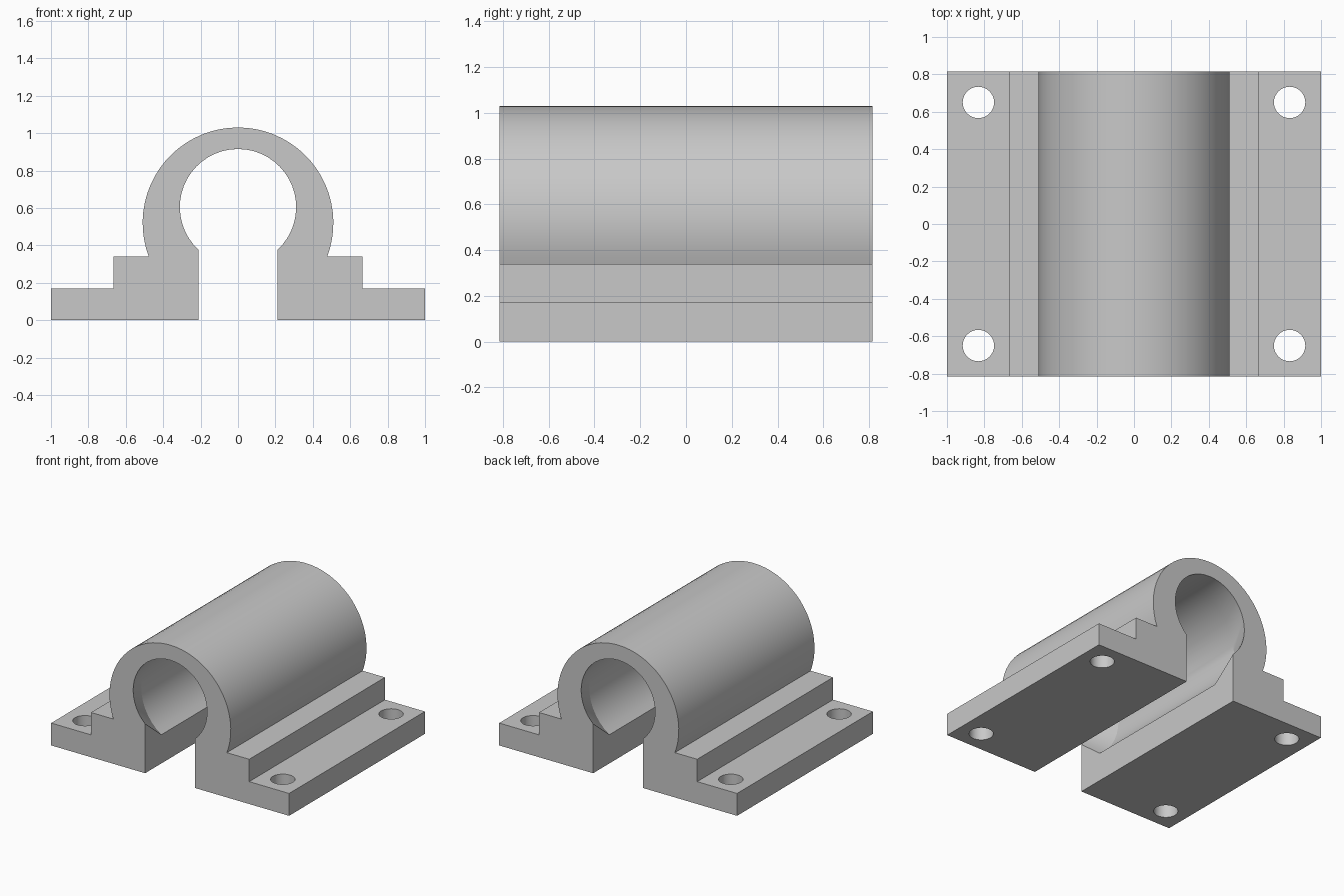
import bpy
import bmesh
from math import acos, asin, cos, pi, radians, sin

cube = bpy.data.objects.get("Cube")
if cube:
    bpy.data.objects.remove(cube, do_unlink=True)

HALF_LENGTH = 0.815
POCKET_HALF = 0.62
SLOT = 0.21

grey = bpy.data.materials.new("plain grey")
grey.use_nodes = True
colour = (0.58, 0.58, 0.58, 1)
grey.diffuse_color = colour
grey.node_tree.nodes["Principled BSDF"].inputs["Base Color"].default_value = colour


def arc(centre_z, radius, start, steps):
    """Points from the +x side over the top to the mirrored point on the -x side."""
    sweep = pi - 2 * start
    angles = [start + sweep * i / steps for i in range(steps + 1)]
    return [(radius * cos(a), centre_z + radius * sin(a)) for a in angles]


def section(bore_z, bore_radius):
    """Closed outline of the clamp for one bore size."""
    foot = [(SLOT, 0), (1, 0), (1, 0.17), (0.665, 0.17), (0.665, 0.34)]
    outer = arc(0.52, 0.51, asin(-0.18 / 0.51), 40)
    inner = arc(bore_z, bore_radius, -acos(SLOT / bore_radius), 36)
    mirrored_foot = [(-x, z) for x, z in reversed(foot)]
    return foot + outer + mirrored_foot + inner[::-1]


# Clamp body: narrow bore at the ends, tapering to a wider bearing pocket
end_section = section(0.604, 0.311)
pocket_section = section(0.535, 0.38)
stations = [(-HALF_LENGTH, end_section), (-POCKET_HALF, pocket_section),
            (POCKET_HALF, pocket_section), (HALF_LENGTH, end_section)]
bm = bmesh.new()
rings = [[bm.verts.new((x, y, z)) for x, z in outline] for y, outline in stations]
for near, far in zip(rings, rings[1:]):
    for i in range(len(near)):
        j = (i + 1) % len(near)
        bm.faces.new((near[i], near[j], far[j], far[i]))
bm.faces.new(rings[0])
bm.faces.new(rings[-1])
bmesh.ops.recalc_face_normals(bm, faces=bm.faces)
mesh = bpy.data.meshes.new("bearing_clamp")
bm.to_mesh(mesh)
bm.free()
mesh.materials.append(grey)
clamp = bpy.data.objects.new("bearing_clamp", mesh)
bpy.context.collection.objects.link(clamp)

# Bolt holes through the four flange corners
cutters = []
for x in (-0.832, 0.832):
    for y in (-0.65, 0.65):
        bpy.ops.mesh.primitive_cylinder_add(vertices=32, radius=0.084, depth=0.6,
                                            location=(x, y, 0.1))
        cutter = bpy.context.object
        cutter.name = "bolt_hole_cutter"
        cutter.hide_render = True
        cutter.data.materials.append(grey)
        cutters.append(cutter)
        hole = clamp.modifiers.new("bolt_hole", 'BOOLEAN')
        hole.operation = 'DIFFERENCE'
        hole.solver = 'EXACT'
        hole.object = cutter

# Apply the holes and remove the cutters
bpy.ops.object.select_all(action='DESELECT')
clamp.select_set(True)
bpy.context.view_layer.objects.active = clamp
for name in [m.name for m in clamp.modifiers]:
    bpy.ops.object.modifier_apply(modifier=name)
for cutter in cutters:
    bpy.data.objects.remove(cutter, do_unlink=True)
bpy.ops.object.shade_smooth_by_angle(angle=radians(15))
